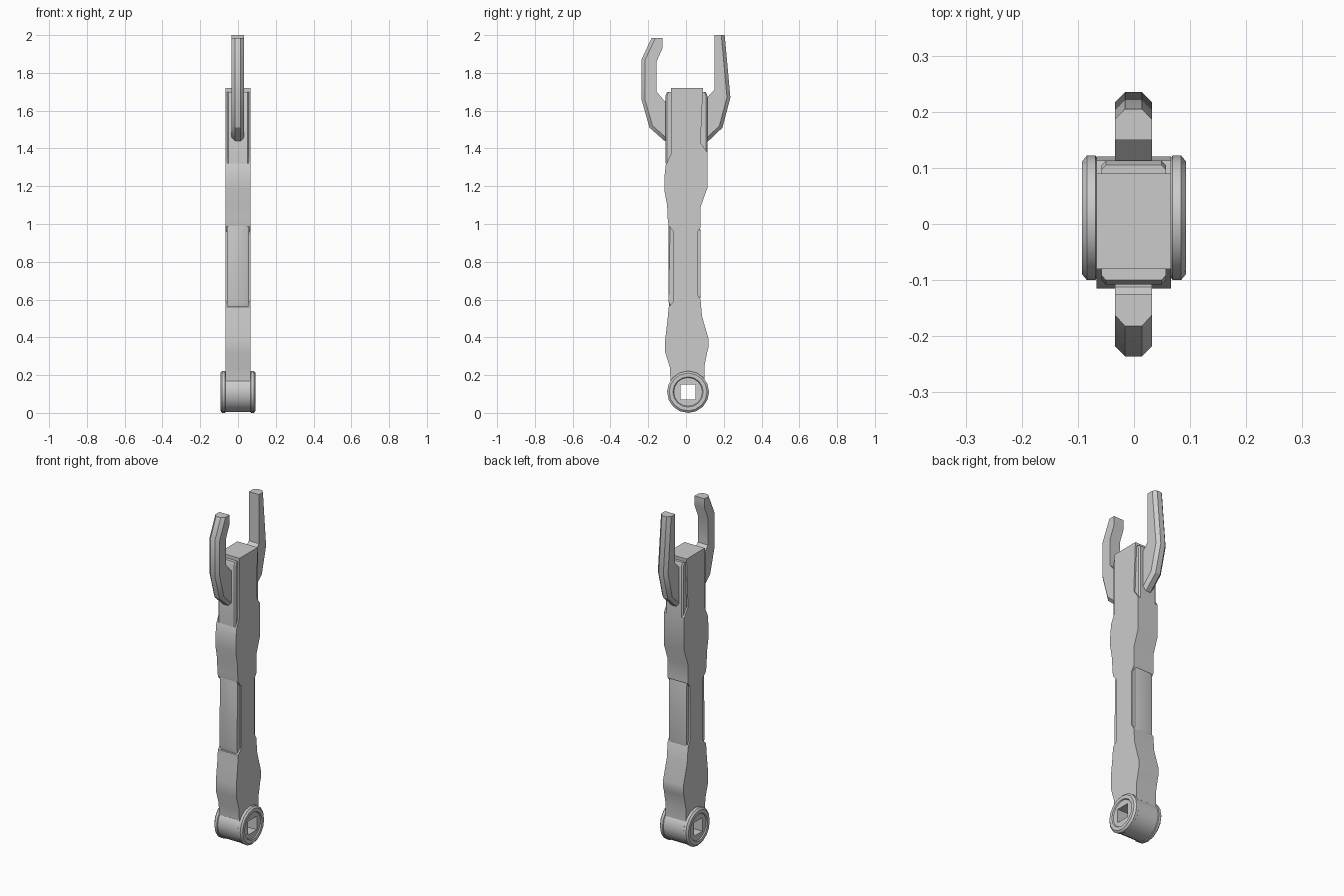
import bpy, bmesh, math

cube = bpy.data.objects.get("Cube")
if cube:
    bpy.data.objects.remove(cube, do_unlink=True)

GREY = (0.6, 0.6, 0.6, 1)
mat = bpy.data.materials.new("light grey")
mat.use_nodes = True
mat.diffuse_color = GREY
mat.node_tree.nodes["Principled BSDF"].inputs["Base Color"].default_value = GREY


def finish(name, bm):
    bmesh.ops.recalc_face_normals(bm, faces=bm.faces)
    mesh = bpy.data.meshes.new(name)
    bm.to_mesh(mesh)
    bm.free()
    mesh.materials.append(mat)
    obj = bpy.data.objects.new(name, mesh)
    bpy.context.collection.objects.link(obj)
    bpy.ops.object.select_all(action='DESELECT')
    obj.select_set(True)
    bpy.context.view_layer.objects.active = obj
    bpy.ops.object.shade_smooth_by_angle(angle=math.radians(30))
    return obj


def slab(name, profile, x0, x1, chamfer=0, outer=()):
    """Extrude a side profile (y, z) across x; chamfer the rims of the outer profile segments."""
    bm = bmesh.new()
    a, b = [[bm.verts.new((x, y, z)) for y, z in profile] for x in (x0, x1)]
    bm.faces.new(a)
    bm.faces.new(b)
    n = len(profile)
    for i in range(n):
        bm.faces.new((a[i], a[(i + 1) % n], b[(i + 1) % n], b[i]))
    rims = [bm.edges.get((s[i], s[(i + 1) % n])) for s in (a, b) for i in outer]
    if rims:
        bmesh.ops.bevel(bm, geom=rims, offset=chamfer, segments=1, affect='EDGES')
    return finish(name, bm)


# Handle body: front outline going down, back outline going up
front = [(-.08, 1.72), (-.08, 1.37), (-.108, 1.31), (-.115, 1.24), (-.115, 1.18), (-.1, 1.1),
         (-.097, 1.03), (-.092, .99), (-.065, .96), (-.065, .59), (-.092, .56), (-.098, .49),
         (-.11, .39), (-.11, .32), (-.085, .24), (-.082, .17)]
back = [(.098, .17), (.098, .25), (.113, .325), (.12, .35), (.12, .39), (.085, .51), (.077, .6),
        (.06, .63), (.06, .955), (.077, .98), (.077, 1.09), (.113, 1.19), (.113, 1.38),
        (.077, 1.43), (.09, 1.72)]
slab("handle_body", front + back, -.067, .066)

# Raised inlays on the grip and on the head
slab("front_grip_inlay", [(-.05, .57), (-.088, .56), (-.092, .59), (-.092, 1.0), (-.088, 1.02),
                          (-.05, 1.02)], -.058, .057, .008, (1, 2, 3))
slab("back_grip_inlay", [(.04, .59), (.073, .59), (.077, .62), (.077, .96), (.073, .99),
                         (.04, .99)], -.058, .057, .008, (1, 2, 3))
slab("front_head_inlay", [(-.06, 1.32), (-.108, 1.32), (-.108, 1.68), (-.1, 1.7),
                          (-.06, 1.7)], -.058, .057, .008, (1, 2))
slab("back_head_inlay", [(.06, 1.38), (.113, 1.38), (.113, 1.68), (.105, 1.7),
                         (.06, 1.7)], -.058, .057, .008, (1, 2))

# Hooks, chamfered along their outer curve
slab("front_hook", [(-.07, 1.44), (-.114, 1.44), (-.193, 1.51), (-.236, 1.66), (-.236, 1.87),
                    (-.182, 1.985), (-.125, 1.985), (-.125, 1.93), (-.156, 1.86), (-.156, 1.70),
                    (-.112, 1.65), (-.07, 1.65)], -.034, .032, .018, (0, 1, 2, 3, 4))
slab("back_hook", [(.07, 1.435), (.114, 1.435), (.193, 1.51), (.235, 1.67), (.205, 2.0),
                   (.15, 2.0), (.15, 1.71), (.112, 1.67), (.07, 1.66)],
     -.034, .032, .018, (0, 1, 2, 3))

# Pivot ring with a square through-hole, lofted from the hole outward and back
SIDES, CY, CZ, HOLE = 16, .011, .111, .04
half = [("square", HOLE, .087), ("round", .076, .087), ("round", .08, .093),
        ("round", .1, .093), ("round", .111, .084), ("round", .111, .069), ("round", .107, .066)]
sections = half + [(k, r, -x) for k, r, x in reversed(half)]
bm = bmesh.new()
loops = []
for kind, r, x in sections:
    loop = []
    for i in range(SIDES):
        t = 2 * math.pi * i / SIDES
        c, s = math.cos(t), math.sin(t)
        d = r / max(abs(c), abs(s)) if kind == "square" else r
        loop.append(bm.verts.new((x, CY + d * c, CZ + d * s)))
    loops.append(loop)
for j, a in enumerate(loops):
    b = loops[(j + 1) % len(loops)]
    for i in range(SIDES):
        k = (i + 1) % SIDES
        bm.faces.new((a[i], a[k], b[k], b[i]))
finish("pivot_ring", bm)
